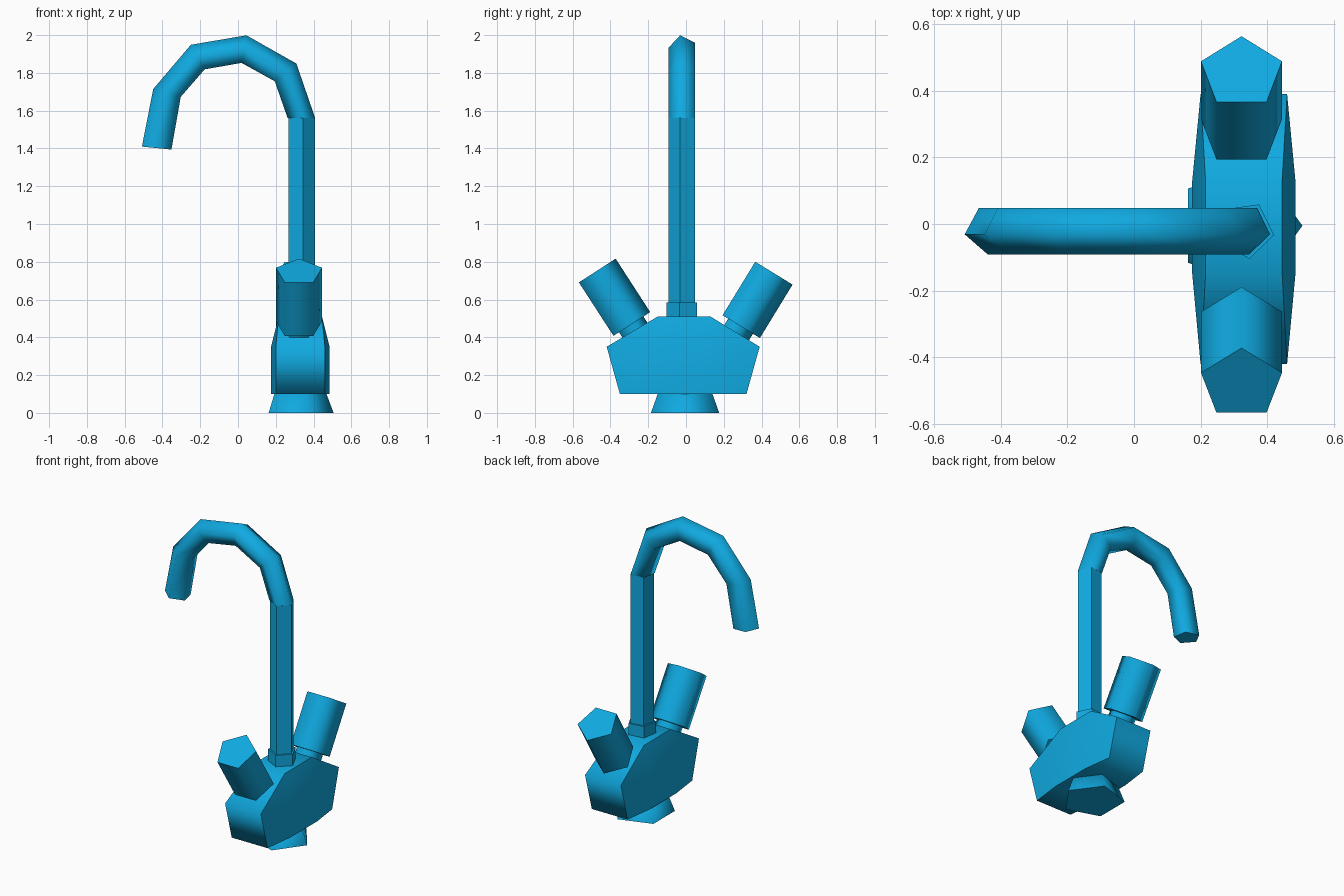
import bpy, bmesh, math
from mathutils import Vector

cube = bpy.data.objects.get("Cube")
if cube:
    bpy.data.objects.remove(cube, do_unlink=True)

blue = bpy.data.materials.new("bright_blue")
blue.use_nodes = True
colour = (0.005, 0.40, 0.75, 1)
blue.diffuse_color = colour
blue.node_tree.nodes["Principled BSDF"].inputs["Base Color"].default_value = colour


def ring(centre, u, v, turn=0.0):
    """Five points around a centre; the first points along u."""
    c, u, v = Vector(centre), Vector(u), Vector(v)
    angles = [math.radians(turn) + math.tau * i / 5 for i in range(5)]
    return [c + u * math.cos(a) + v * math.sin(a) for a in angles]


def finish(name, bm, smooth_angle):
    bmesh.ops.recalc_face_normals(bm, faces=bm.faces)
    mesh = bpy.data.meshes.new(name)
    bm.to_mesh(mesh)
    bm.free()
    obj = bpy.data.objects.new(name, mesh)
    bpy.context.collection.objects.link(obj)
    mesh.materials.append(blue)
    if smooth_angle:
        bpy.ops.object.select_all(action="DESELECT")
        obj.select_set(True)
        bpy.context.view_layer.objects.active = obj
        bpy.ops.object.shade_smooth_by_angle(angle=math.radians(smooth_angle))
    return obj


def loft(name, rings, smooth_angle=75):
    """Skin a list of rings and cap both ends."""
    bm = bmesh.new()
    loops = [[bm.verts.new(p) for p in r] for r in rings]
    for a, b in zip(loops, loops[1:]):
        n = len(a)
        for i in range(n):
            j = (i + 1) % n
            bm.faces.new((a[i], a[j], b[j], b[i]))
    bm.faces.new(loops[0])
    bm.faces.new(loops[-1])
    return finish(name, bm, smooth_angle)


# Flared foot
loft("base", [ring((0.316, -0.005, z), (r, 0, 0), (0, r, 0))
              for z, r in ((0, 0.19), (0.12, 0.145))])

# Faceted body: cross sections along y, each a list of (y, z, half width)
END_W, MID_W, TOP_W = 0.13, 0.155, 0.115
sections = [
    [(-0.35, 0.10, END_W), (-0.42, 0.35, END_W)],
    [(-0.15, 0.10, MID_W), (-0.15, 0.35, MID_W), (-0.15, 0.51, TOP_W)],
    [(0.13, 0.10, MID_W), (0.13, 0.35, MID_W), (0.13, 0.51, TOP_W)],
    [(0.32, 0.10, END_W), (0.39, 0.35, END_W)],
]
bm = bmesh.new()
sides = [[[bm.verts.new((0.33 + s * w, y, z)) for y, z, w in sec] for sec in sections]
         for s in (-1, 1)]
for side in sides:
    for a, b in zip(side, side[1:]):
        bm.faces.new((a[0], b[0], b[1], a[1]))
        rest = a[1:] + b[:0:-1]
        bm.faces.new(rest)
left, right = sides
for k in range(3):
    # underside strip, then top strip
    for i in (0, -1):
        bm.faces.new((left[k][i], left[k + 1][i], right[k + 1][i], right[k][i]))
for k in (0, -1):
    bm.faces.new((left[k][0], left[k][1], right[k][1], right[k][0]))
finish("body", bm, 75)

# Upright pipe and its collar
PIPE_Y, TURN = -0.018, -10
loft("spout_collar", [ring((0.335, PIPE_Y, z), (0.087, 0, 0), (0, 0.087, 0), TURN)
                      for z in (0.48, 0.585)], 0)
loft("spout_stem", [ring((0.335, PIPE_Y, z), (0.075, 0, 0), (0, 0.075, 0), TURN)
                    for z in (0.48, 1.56)], 0)

# Curved spout: outer and inner corner of every bend, as (x, z)
bends = [
    ((0.41, 1.56), (0.27, 1.56)),
    ((0.31, 1.85), (0.20, 1.76)),
    ((0.045, 2.0), (0.02, 1.86)),
    ((-0.25, 1.95), (-0.18, 1.825)),
    ((-0.45, 1.715), (-0.31, 1.675)),
    ((-0.51, 1.41), (-0.36, 1.395)),
]
rings = []
for (ox, oz), (ix, iz) in bends:
    outer, inner = Vector((ox, PIPE_Y, oz)), Vector((ix, PIPE_Y, iz))
    u = (outer - inner) / 1.809
    rings.append(ring(outer - u, u, (0, 0.075, 0), TURN))
loft("spout_arc", rings)

# Tilted handles, each on a narrower neck
for name, bottom, top in (("front", (-0.297, 0.464), (-0.48, 0.747)),
                          ("back", (0.282, 0.463), (0.455, 0.746))):
    low, high = Vector((0.323, *bottom)), Vector((0.323, *top))
    axis = (high - low).normalized()
    across = Vector((1, 0, 0))
    toward = axis.cross(across)
    for part, a, b, r in (("handle", low, high, 0.128),
                          ("handle_neck", low - axis * 0.1, low + axis * 0.02, 0.085)):
        loft(name + "_" + part, [ring(c, toward * r, across * r) for c in (a, b)])
